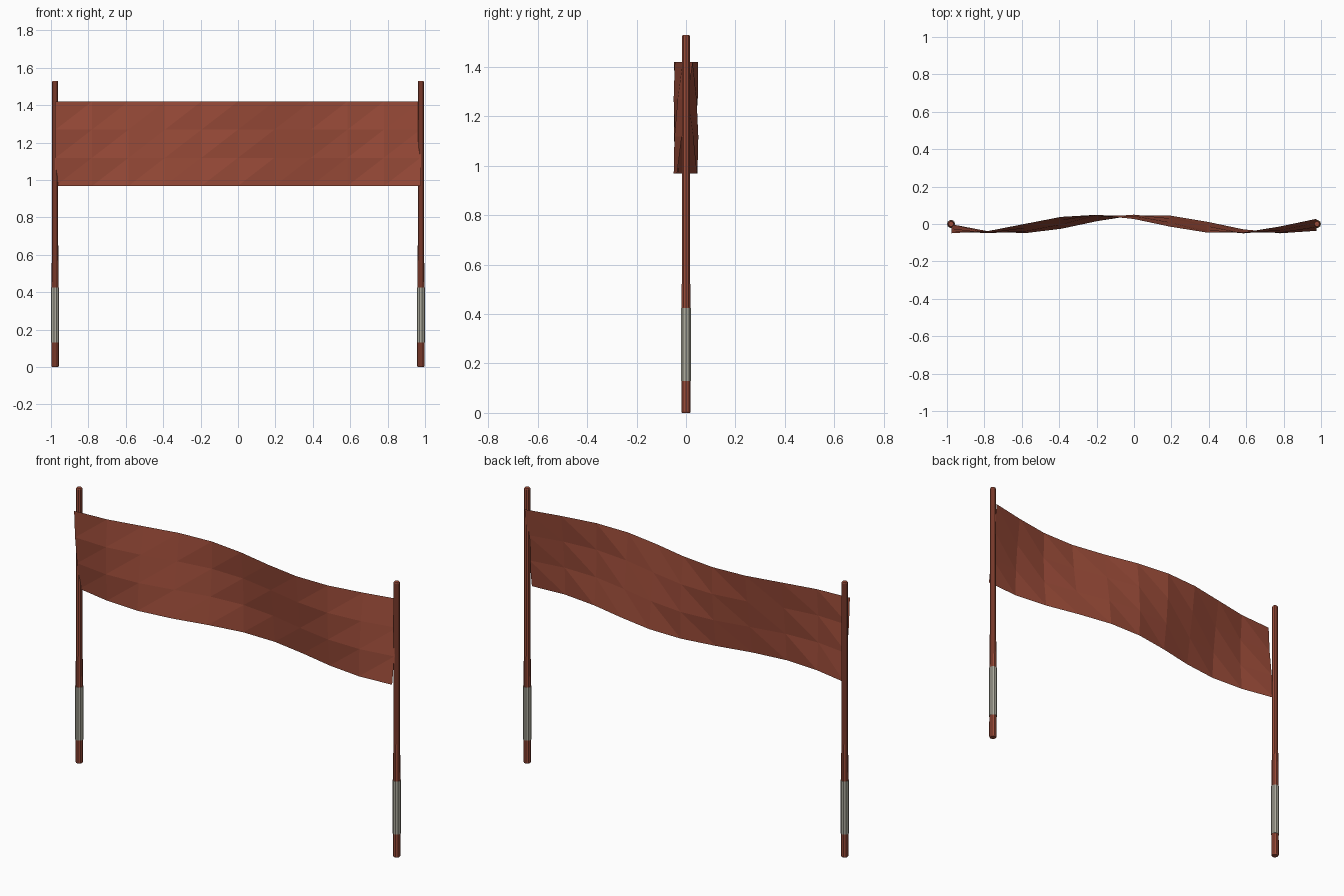
import bpy, bmesh, math

if "Cube" in bpy.data.objects:
    bpy.data.objects.remove(bpy.data.objects["Cube"])


def material(name, rgb):
    m = bpy.data.materials.new(name)
    m.diffuse_color = (*rgb, 1)
    m.use_nodes = True
    m.node_tree.nodes["Principled BSDF"].inputs["Base Color"].default_value = m.diffuse_color
    return m


RED = material("rust red", (0.32, 0.07, 0.04))
GREY = material("grip grey", (0.42, 0.41, 0.34))


def finish(name, bm, mat, x=0):
    me = bpy.data.meshes.new(name)
    bm.to_mesh(me)
    bm.free()
    me.materials.append(mat)
    ob = bpy.data.objects.new(name, me)
    ob.location.x = x
    bpy.context.collection.objects.link(ob)
    return ob


def lathe(name, profile, mat, x, sides=10):
    """Closed faceted turned shape from (radius, height) pairs."""
    bm = bmesh.new()
    rings = [[bm.verts.new((r * math.cos(2 * math.pi * i / sides),
                            r * math.sin(2 * math.pi * i / sides), z))
              for i in range(sides)] for r, z in profile]
    for a, b in zip(rings, rings[1:]):
        for i in range(sides):
            j = (i + 1) % sides
            bm.faces.new((a[i], a[j], b[j], b[i]))
    bm.faces.new(rings[0][::-1])
    bm.faces.new(rings[-1])
    return finish(name, bm, mat, x)


# Poles with grips
for side, x in (("left", -0.978), ("right", 0.978)):
    lathe(side + "_pole", [(0.017, 0), (0.020, 0.005), (0.019, 0.42),
                           (0.0165, 0.7), (0.016, 1.525), (0.013, 1.53)], RED, x)
    lathe(side + "_grip", [(0.022, 0.13), (0.022, 0.425)], GREY, x)

# Rippled cloth: a wave whose phase shifts with height
COLS, ROWS = 10, 3
bm = bmesh.new()
grid = []
for r in range(ROWS + 1):
    t = r / ROWS
    row = []
    for c in range(COLS + 1):
        x = -0.975 + 1.95 * c / COLS
        y = 0.05 * math.cos(4.4 * (x + 0.07) + 1.4 * (t - 0.5))
        row.append(bm.verts.new((x, y, 0.968 + 0.452 * t)))
    grid.append(row)
for r in range(ROWS):
    for c in range(COLS):
        a, b = grid[r][c], grid[r][c + 1]
        d, e = grid[r + 1][c], grid[r + 1][c + 1]
        bm.faces.new((a, b, e))
        bm.faces.new((a, e, d))
finish("banner_cloth", bm, RED)
